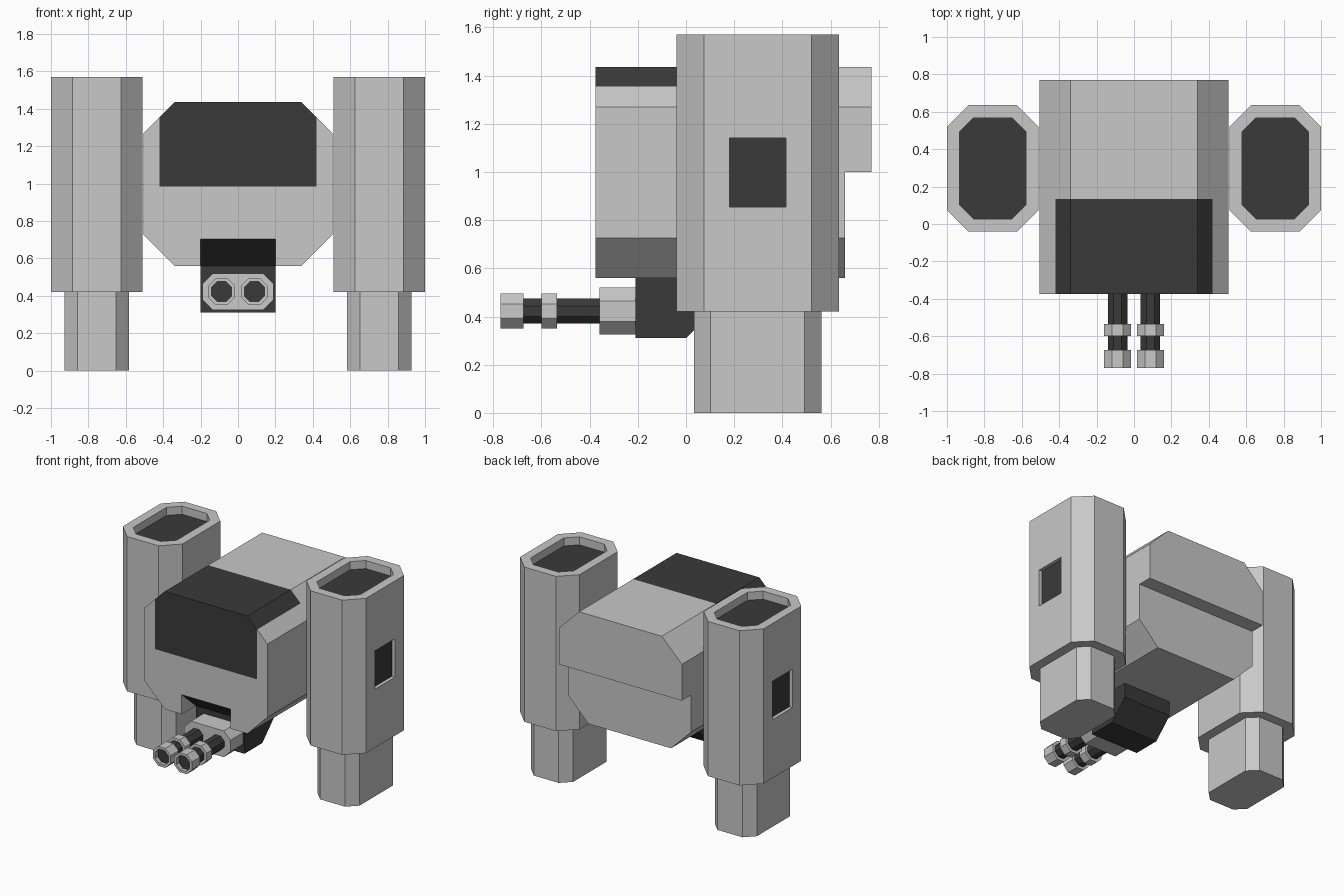
import bpy, bmesh
from mathutils import Vector

if "Cube" in bpy.data.objects:
    bpy.data.objects.remove(bpy.data.objects["Cube"])


def material(name, v):
    m = bpy.data.materials.new(name)
    m.diffuse_color = (v, v, v, 1)
    m.use_nodes = True
    m.node_tree.nodes["Principled BSDF"].inputs["Base Color"].default_value = m.diffuse_color
    return m


GREY, DARK = material("light grey", 0.58), material("dark grey", 0.042)


def octagon(u0, u1, v0, v1, c):
    return [(u0 + c, v0), (u1 - c, v0), (u1, v0 + c), (u1, v1 - c),
            (u1 - c, v1), (u0 + c, v1), (u0, v1 - c), (u0, v0 + c)]


def prism(pts, axis, a, b):
    """Extrude a 2D outline along x, y or z from a to b."""
    place = {"x": lambda u, v, w: (w, u, v),
             "y": lambda u, v, w: (u, w, v),
             "z": lambda u, v, w: (u, v, w)}[axis]
    bm = bmesh.new()
    lo, hi = ([bm.verts.new(place(u, v, w)) for u, v in pts] for w in (a, b))
    bm.faces.new(lo)
    bm.faces.new(hi)
    for i in range(len(pts)):
        j = (i + 1) % len(pts)
        bm.faces.new((lo[i], lo[j], hi[j], hi[i]))
    bmesh.ops.recalc_face_normals(bm, faces=bm.faces)
    return bm


def cut(bm, axis, value):
    n = Vector([float(axis == k) for k in "xyz"])
    bmesh.ops.bisect_plane(bm, geom=bm.verts[:] + bm.edges[:] + bm.faces[:],
                           plane_co=n * value, plane_no=n)


def facing(bm, direction):
    """Farthest face along a direction."""
    d = Vector(direction)
    return max((f for f in bm.faces if f.normal.dot(d) > 0.99),
               key=lambda f: f.calc_center_median().dot(d))


def push(bm, face, vec):
    f = bmesh.ops.extrude_discrete_faces(bm, faces=[face])["faces"][0]
    bmesh.ops.translate(bm, verts=f.verts[:], vec=vec)
    return f


def finish(bm, name, mats=(GREY, DARK), mirror=False):
    bmesh.ops.recalc_face_normals(bm, faces=bm.faces)
    me = bpy.data.meshes.new(name)
    bm.to_mesh(me)
    bm.free()
    for m in mats:
        me.materials.append(m)
    ob = bpy.data.objects.new(name, me)
    bpy.context.collection.objects.link(ob)
    if mirror:
        ob.modifiers.new("mirror", "MIRROR")
    return ob


# Body: chamfered hull with an overhanging upper rear
bm = prism(octagon(-0.505, 0.505, 0.56, 1.435, 0.165), "y", -0.375, 0.66)
cut(bm, "z", 1.0)
bm.normal_update()
upper_back = max((f for f in bm.faces if f.normal.y > 0.99),
                 key=lambda f: f.calc_center_median().z)
push(bm, upper_back, (0, 0.11, 0))
for axis, value in (("x", -0.42), ("x", 0.42), ("x", -0.2), ("x", 0.2),
                    ("z", 0.985), ("z", 0.705), ("y", 0.135), ("y", -0.21)):
    cut(bm, axis, value)

# Canopy: dark area wrapping the front and top of the hull
for f in bm.faces:
    c = f.calc_center_median()
    f.material_index = int(abs(c.x) < 0.42 and c.z > 0.985 and c.y < 0.135)

# Sloped notch under the nose
bm.normal_update()
nose = [f for f in bm.faces if abs(f.calc_center_median().x) < 0.19
        and f.calc_center_median().z < 0.7 and f.calc_center_median().y < -0.22]
bmesh.ops.delete(bm, geom=nose, context="FACES")


def vert(x, y, z):
    return min(bm.verts, key=lambda v: (v.co - Vector((x, y, z))).length)


for x in (-0.2, 0.2):
    bm.faces.new((vert(x, -0.375, 0.56), vert(x, -0.375, 0.705), vert(x, -0.21, 0.56)))
slope = bm.faces.new((vert(-0.2, -0.375, 0.705), vert(0.2, -0.375, 0.705),
                      vert(0.2, -0.21, 0.56), vert(-0.2, -0.21, 0.56)))
slope.material_index = 1
finish(bm, "body")

# Side pods: open dark well on top, recessed window on the outer side
bm = prism(octagon(0.51, 1.0, -0.04, 0.635, 0.115), "z", 0.42, 1.57)
top = facing(bm, (0, 0, 1))
bmesh.ops.inset_individual(bm, faces=[top], thickness=0.0725)
push(bm, top, (0, 0, -0.06)).material_index = 1
for axis, value in (("y", 0.18), ("y", 0.415), ("z", 0.855), ("z", 1.14)):
    cut(bm, axis, value)
bm.normal_update()
window = min((f for f in bm.faces if f.normal.x > 0.99),
             key=lambda f: (f.calc_center_median() - Vector((1, 0.2975, 1))).length)
push(bm, window, (-0.025, 0, 0)).material_index = 1
finish(bm, "side_pods", mirror=True)

# Legs
finish(prism(octagon(0.5825, 0.9275, 0.0325, 0.5625, 0.07), "z", 0, 0.43),
       "legs", mirror=True)

# Chin block
chin = [(-0.21, 0.31), (0, 0.31), (0.14, 0.45), (0.14, 0.565), (-0.21, 0.565)]
finish(prism(chin, "x", -0.2, 0.2), "chin_block", (DARK,))

# Gun mount
finish(prism(octagon(-0.19, 0.19, 0.325, 0.52, 0.055), "y", -0.36, -0.2), "gun_mount")

# Twin barrels with collars and hollow muzzles
X, Z = 0.0875, 0.4225


def tube(r, a, b):
    return prism(octagon(X - r, X + r, Z - r, Z + r, r * 0.586), "y", a, b)


finish(tube(0.0525, -0.7, -0.35), "barrels", (DARK,), mirror=True)
finish(tube(0.0725, -0.6, -0.535), "barrel_collars", mirror=True)
bm = tube(0.0725, -0.77, -0.675)
front = facing(bm, (0, -1, 0))
bmesh.ops.inset_individual(bm, faces=[front], thickness=0.02)
push(bm, front, (0, 0.03, 0)).material_index = 1
finish(bm, "muzzles", mirror=True)
